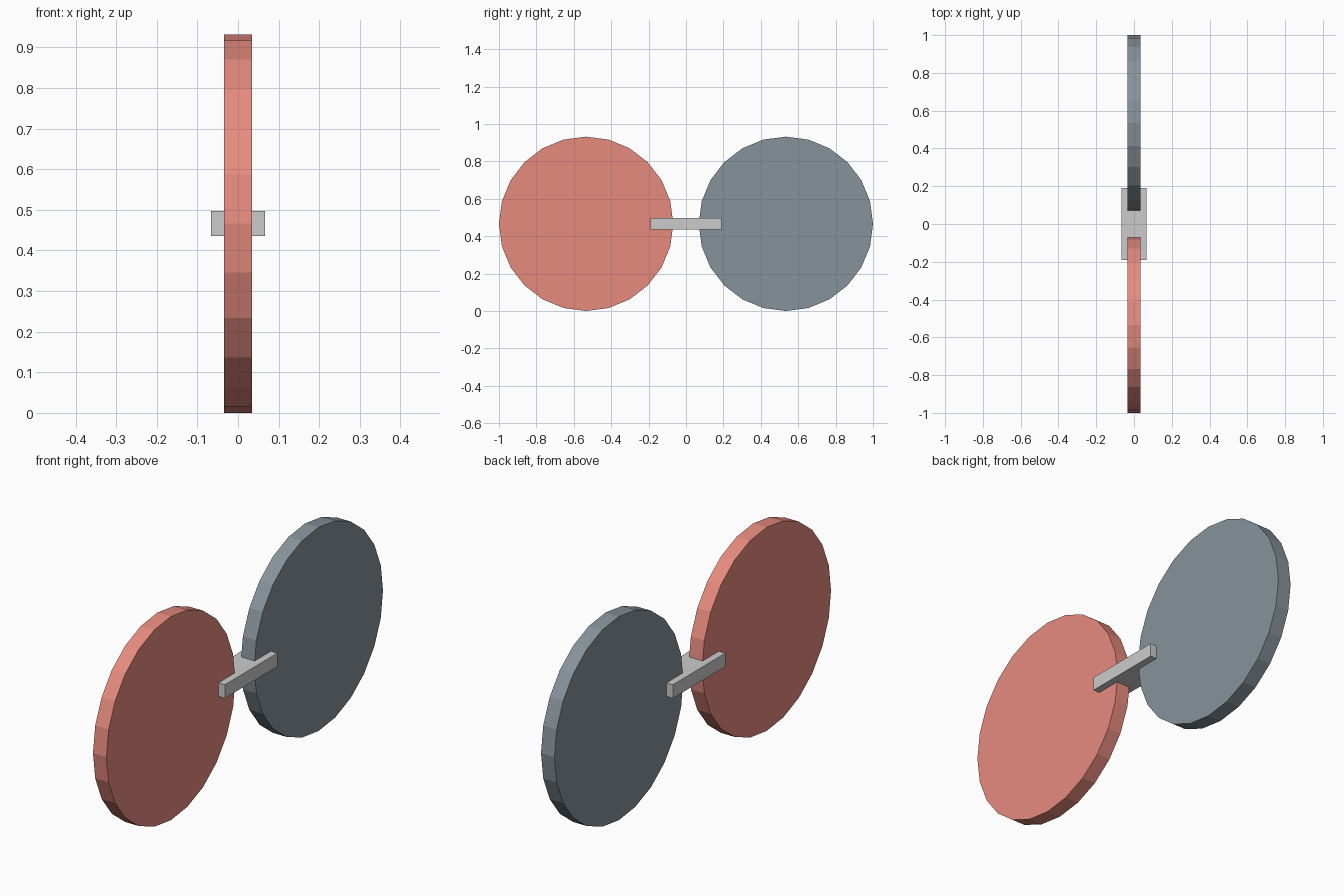
import bpy
from math import pi

if "Cube" in bpy.data.objects:
    bpy.data.objects.remove(bpy.data.objects["Cube"])

R = 0.466          # disc radius
OFFSET = 0.534     # disc centre distance from the middle


def make_material(name, color):
    mat = bpy.data.materials.new(name)
    mat.diffuse_color = color
    mat.use_nodes = True
    mat.node_tree.nodes["Principled BSDF"].inputs["Base Color"].default_value = mat.diffuse_color
    return mat


# Upright flat-sided disc with its axis along x
def make_disc(name, y, mat):
    bpy.ops.mesh.primitive_cylinder_add(
        vertices=24, radius=R, depth=0.068,
        location=(0, y, R), rotation=(0, pi / 2, 0))
    disc = bpy.context.object
    disc.name = name
    disc.data.materials.append(mat)


make_disc("front_disc", -OFFSET, make_material("red", (0.80, 0.26, 0.21, 1)))
make_disc("back_disc", OFFSET, make_material("slate", (0.24, 0.29, 0.33, 1)))

# Bridge bar that passes through the rims of both discs
bpy.ops.mesh.primitive_cube_add(size=1, location=(0, 0, R))
bar = bpy.context.object
bar.name = "bridge_bar"
bar.scale = (0.133, 0.38, 0.062)
